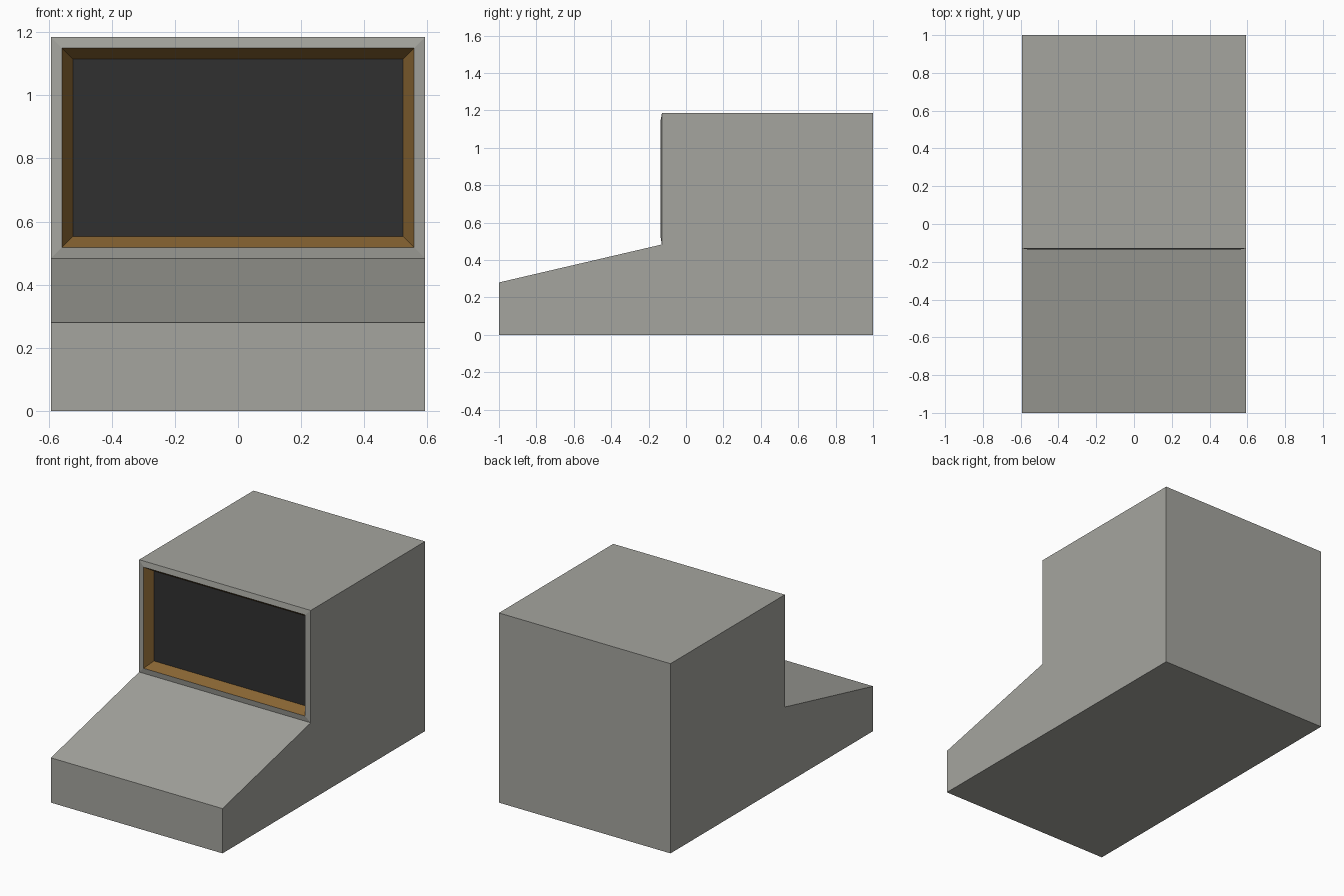
import bpy, bmesh

if "Cube" in bpy.data.objects:
    bpy.data.objects.remove(bpy.data.objects["Cube"])


def material(name, rgb):
    m = bpy.data.materials.new(name)
    m.diffuse_color = (*rgb, 1)
    m.use_nodes = True
    m.node_tree.nodes["Principled BSDF"].inputs["Base Color"].default_value = m.diffuse_color
    return m


HALF_W = 0.593
# side outline (y, z): low keyboard wedge in front, tall monitor box behind
PROFILE = [(-1, 0), (1, 0), (1, 1.185), (-0.129, 1.185), (-0.129, 0.483), (-1, 0.28)]

bm = bmesh.new()
side = bm.faces.new([bm.verts.new((-HALF_W, y, z)) for y, z in PROFILE])
ext = bmesh.ops.extrude_face_region(bm, geom=[side])
bmesh.ops.translate(bm, vec=(2 * HALF_W, 0, 0),
                    verts=[v for v in ext["geom"] if isinstance(v, bmesh.types.BMVert)])
bmesh.ops.recalc_face_normals(bm, faces=bm.faces)

# monitor front: slightly raised bezel, then a sloping recess down to the screen
bm.normal_update()
screen = next(f for f in bm.faces
              if f.normal.y < -0.99 and f.calc_center_median().z > 0.5)
bmesh.ops.inset_region(bm, faces=[screen], thickness=0.035, depth=0.006,
                       use_even_offset=True)
recess = bmesh.ops.inset_region(bm, faces=[screen], thickness=0.035, depth=-0.0525,
                                use_even_offset=True)["faces"]
for f in recess:
    f.material_index = 1
screen.material_index = 2

mesh = bpy.data.meshes.new("computer_case")
bm.to_mesh(mesh)
bm.free()
mesh.materials.append(material("case grey", (0.376, 0.376, 0.345)))
mesh.materials.append(material("recess brown", (0.242, 0.127, 0.032)))
mesh.materials.append(material("screen black", (0.03, 0.03, 0.03)))
bpy.context.collection.objects.link(bpy.data.objects.new("computer_case", mesh))
